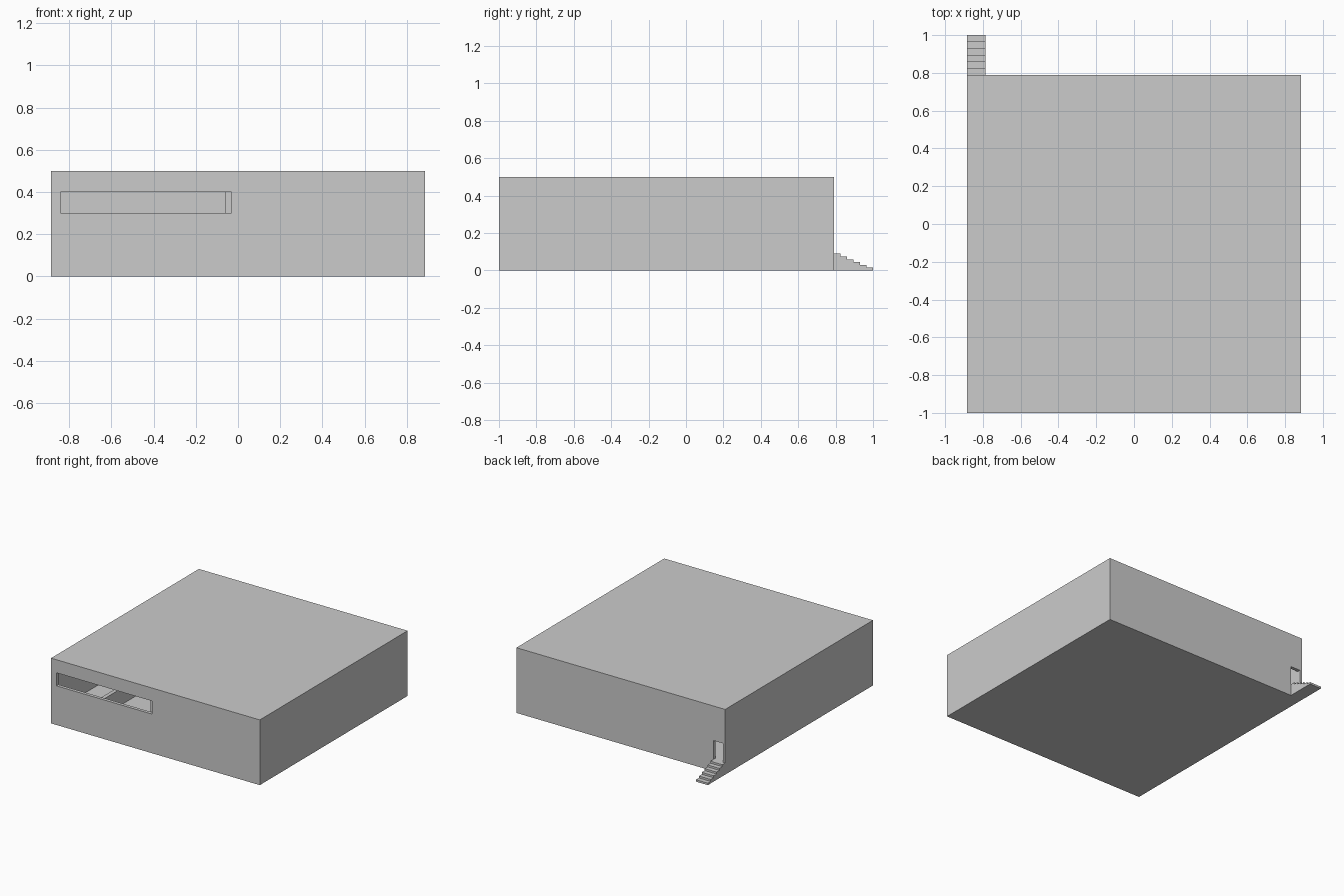
import bpy

if "Cube" in bpy.data.objects:
    bpy.data.objects.remove(bpy.data.objects["Cube"])


def box(name, x, y, z):
    """Axis-aligned box from (min, max) ranges."""
    bpy.ops.mesh.primitive_cube_add(
        size=1, location=[(r[0] + r[1]) / 2 for r in (x, y, z)])
    ob = bpy.context.object
    ob.name = name
    ob.scale = [r[1] - r[0] for r in (x, y, z)]
    bpy.ops.object.transform_apply(location=True, rotation=True, scale=True)
    return ob


def cut(target, name, x, y, z):
    """Subtract a box and remove the cutter."""
    cutter = box(name, x, y, z)
    mod = target.modifiers.new(name, 'BOOLEAN')
    mod.operation = 'DIFFERENCE'
    mod.solver = 'EXACT'
    mod.object = cutter
    bpy.context.view_layer.objects.active = target
    bpy.ops.object.modifier_apply(modifier=name)
    bpy.data.objects.remove(cutter, do_unlink=True)


HALF, BACK, FRONT, TOP = 0.885, 0.79, -1.0, 0.5
CEIL, FLOOR = 0.478, 0.09

# building block
building = box("building", (-HALF, HALF), (FRONT, BACK), (0, TOP))

# large left hall, and three rooms on the right behind the dividing wall
cut(building, "hall", (-0.868, -0.06), (-0.975, 0.765), (FLOOR, CEIL))
for i, y in enumerate([(-0.975, -0.24), (-0.21, 0.118), (0.148, 0.765)]):
    cut(building, f"room_{i}", (-0.03, 0.865), y, (0.045, CEIL))

# wide front window and back doorway
cut(building, "window", (-0.84, -0.03), (-1.1, -0.974), (0.3, 0.4))
cut(building, "doorway", (-0.868, -0.785), (0.7, 0.85), (FLOOR, 0.235))

# low partition inside the hall and a small block on the floor
box("low_partition", (-0.58, -0.55), (-0.976, 0.766), (FLOOR - 0.001, 0.215))
box("floor_block", (-0.45, -0.42), (-0.68, -0.64), (FLOOR - 0.001, 0.105))

# back steps: one stepped profile extruded across x
STEPS, RUN, RISE = 6, 0.035, 0.015
profile = [(BACK, 0)]
for i in range(STEPS):
    z = RISE * (STEPS - i)
    profile += [(BACK + RUN * i, z), (BACK + RUN * (i + 1), z)]
profile.append((BACK + RUN * STEPS, 0))
n = len(profile)
verts = [(x, y, z) for x in (-HALF, -0.785) for y, z in profile]
faces = [tuple(range(n)), tuple(reversed(range(n, 2 * n)))]
faces += [((i + 1) % n, i, n + i, n + (i + 1) % n) for i in range(n)]
mesh = bpy.data.meshes.new("back_steps")
mesh.from_pydata(verts, [], faces)
mesh.validate()
steps = bpy.data.objects.new("back_steps", mesh)
bpy.context.collection.objects.link(steps)
bpy.ops.object.select_all(action='DESELECT')
steps.select_set(True)
bpy.context.view_layer.objects.active = steps
bpy.ops.object.mode_set(mode='EDIT')
bpy.ops.mesh.select_all(action='SELECT')
bpy.ops.mesh.normals_make_consistent(inside=False)
bpy.ops.object.mode_set(mode='OBJECT')
